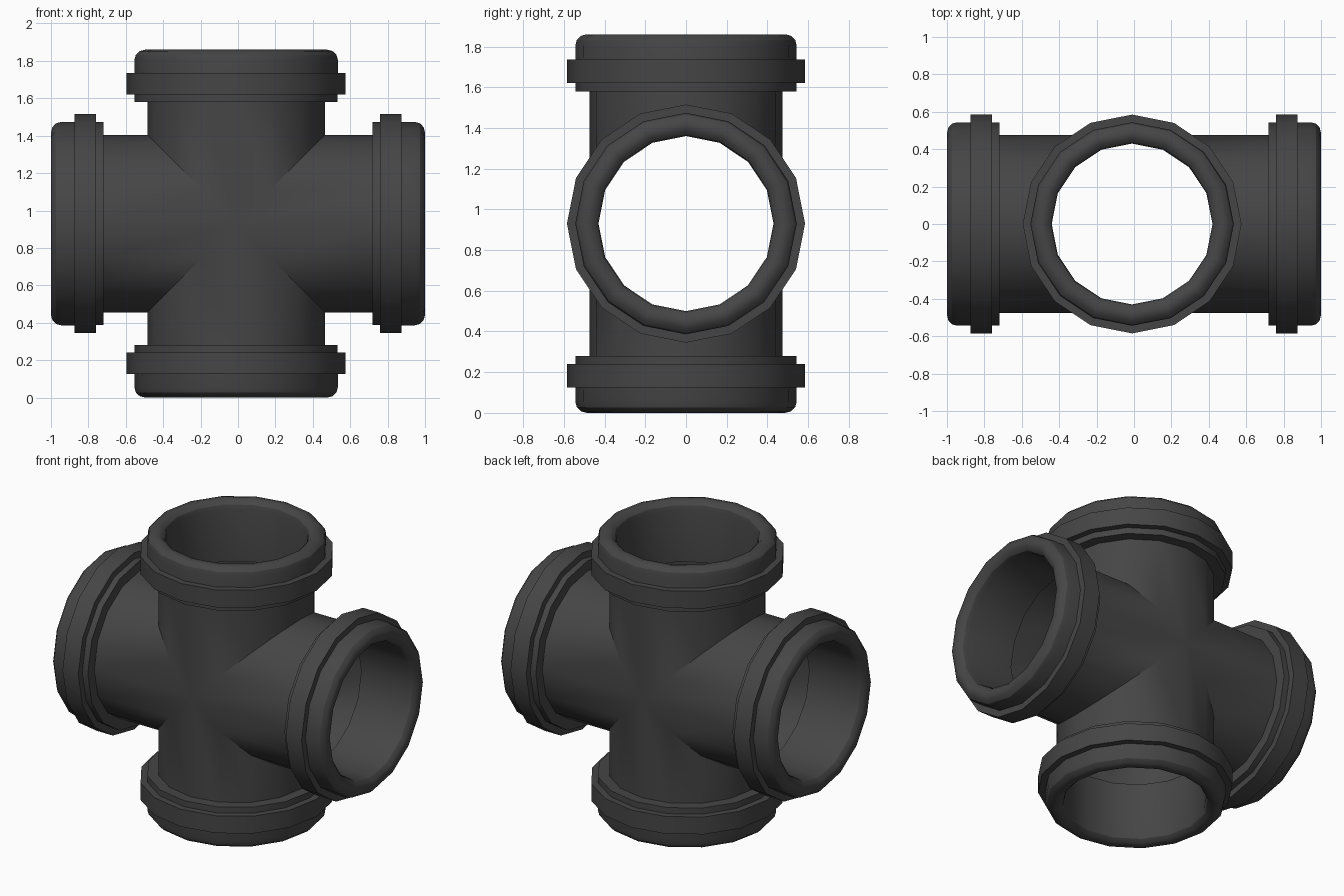
import bpy, bmesh, math
from mathutils import Vector

if "Cube" in bpy.data.objects:
    bpy.data.objects.remove(bpy.data.objects["Cube"])

N = 16                      # sides of every round section
PIPE, BORE = 0.475, 0.432   # pipe outside radius, sleeve bore radius
CENTRE = Vector((-0.01, 0, 0.93))

mat = bpy.data.materials.new("dark_plastic")
mat.diffuse_color = (0.06, 0.06, 0.06, 1)
mat.use_nodes = True
mat.node_tree.nodes["Principled BSDF"].inputs["Base Color"].default_value = mat.diffuse_color


def make_object(name, bm):
    bmesh.ops.remove_doubles(bm, verts=bm.verts, dist=0.0005)
    bmesh.ops.recalc_face_normals(bm, faces=bm.faces)
    me = bpy.data.meshes.new(name)
    bm.to_mesh(me)
    bm.free()
    me.materials.append(mat)
    ob = bpy.data.objects.new(name, me)
    bpy.context.collection.objects.link(ob)
    bpy.ops.object.select_all(action='DESELECT')
    ob.select_set(True)
    bpy.context.view_layer.objects.active = ob
    bpy.ops.object.shade_smooth_by_angle(angle=math.radians(30))


def sweep(bm, axis, rings, closed):
    """Join 16-sided rings along an axis; a ring is (radius, offset), offset None = mitre."""
    side = axis.cross(Vector((0, 1, 0)))
    loops = []
    for r, off in rings:
        loop = []
        for i in range(N):
            a = 2 * math.pi * i / N
            c, s = r * math.cos(a), r * math.sin(a)
            d = abs(c) if off is None else off
            loop.append(bm.verts.new(CENTRE + axis * d + side * c + Vector((0, s, 0))))
        loops.append(loop)
    if closed:
        loops.append(loops[0])
    for p, q in zip(loops, loops[1:]):
        for i in range(N):
            j = (i + 1) % N
            bm.faces.new((p[i], p[j], q[j], q[i]))


# socket profile: (radius, depth in from the open end)
lip = [(0.487 + 0.057 * math.cos(math.radians(t)), 0.055 - 0.055 * math.sin(math.radians(t)))
       for t in (0, 30, 60, 90, 120, 150, 180)]
socket = lip + [(BORE, 0.40), (PIPE - 0.012, 0.40), (PIPE - 0.012, 0.28), (0.543, 0.28)]
bead = [(0.53, 0.125), (0.585, 0.125), (0.585, 0.24), (0.53, 0.24)]

arms = {
    "left": (Vector((-1, 0, 0)), 0.99),
    "right": (Vector((1, 0, 0)), 1.01),
    "top": (Vector((0, 0, 1)), 0.93),
    "bottom": (Vector((0, 0, -1)), 0.93),
}

# mitred cross body: outer and inner walls of four arms welded together
body = bmesh.new()
for name, (axis, length) in arms.items():
    end = length - 0.26
    sweep(body, axis, [(PIPE, None), (PIPE, end), (PIPE - 0.01, end), (PIPE - 0.01, None)], False)
make_object("cross_pipe", body)

# socket collar and raised bead on each arm
for name, (axis, length) in arms.items():
    for part, profile in (("collar", socket), ("bead", bead)):
        bm = bmesh.new()
        sweep(bm, axis, [(r, length - d) for r, d in profile], True)
        make_object(f"{name}_{part}", bm)
